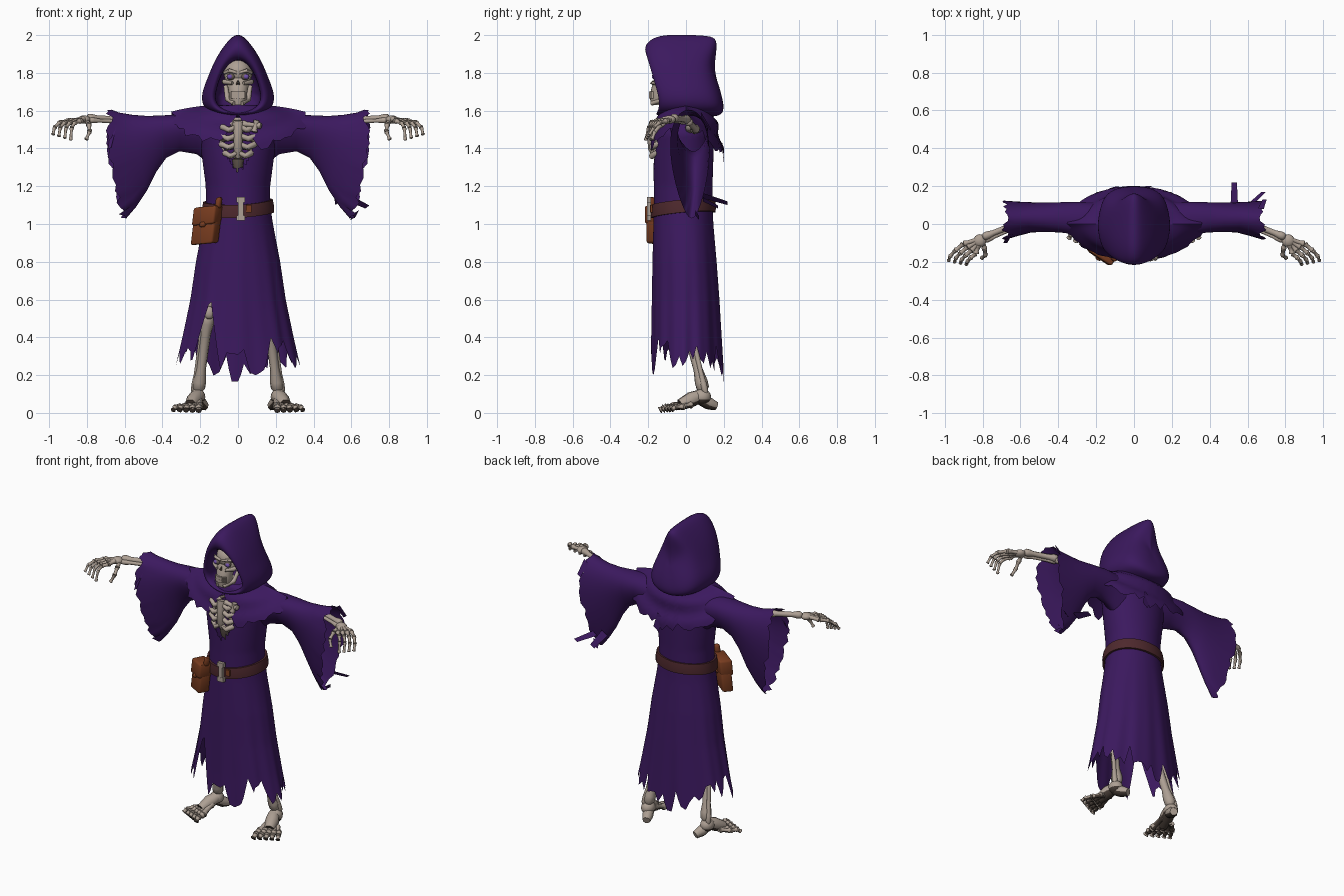
import bpy, bmesh, math, random
from mathutils import Vector, Matrix

if "Cube" in bpy.data.objects:
    bpy.data.objects.remove(bpy.data.objects["Cube"])

random.seed(4)
V = Vector


def material(name, rgb):
    m = bpy.data.materials.new(name)
    m.diffuse_color = (*rgb, 1)
    m.use_nodes = True
    m.node_tree.nodes["Principled BSDF"].inputs["Base Color"].default_value = m.diffuse_color
    return m


CLOTH = material("purple cloth", (0.044, 0.0095, 0.113))
BONE = material("bone", (0.42, 0.35, 0.295))
AGED = material("aged bone", (0.14, 0.108, 0.088))
SOLE = material("dirty bone", (0.06, 0.044, 0.035))
BELT = material("dark leather", (0.075, 0.0215, 0.026))
POUCH = material("tan leather", (0.195, 0.047, 0.0145))
EYE = material("violet eye", (0.17, 0.085, 0.42))


def finish(bm, name, mats, mirror=False, subsurf=0, angle=50, rule=None):
    bmesh.ops.recalc_face_normals(bm, faces=bm.faces)
    me = bpy.data.meshes.new(name)
    for f in bm.faces:
        f.smooth = True
        if rule:
            f.material_index = rule(f.calc_center_median(), f.normal)
    bm.to_mesh(me)
    bm.free()
    me.set_sharp_from_angle(angle=math.radians(angle))
    for m in (mats if isinstance(mats, list) else [mats]):
        me.materials.append(m)
    ob = bpy.data.objects.new(name, me)
    bpy.context.collection.objects.link(ob)
    if mirror:
        ob.modifiers.new("mirror", "MIRROR").use_clip = False
    if subsurf:
        s = ob.modifiers.new("smooth", "SUBSURF")
        s.levels = s.render_levels = subsurf


def loft(bm, rings, cap0=False, cap1=False):
    rs = [[bm.verts.new(p) for p in r] for r in rings]
    n = len(rs[0])
    for a, b in zip(rs, rs[1:]):
        for i in range(n):
            j = (i + 1) % n
            bm.faces.new((a[i], a[j], b[j], b[i]))
    if cap0:
        bm.faces.new(rs[0])
    if cap1:
        bm.faces.new(rs[-1])


def tube(bm, pts, radii, n=8):
    pts = [V(p) for p in pts]
    rings = []
    for k, p in enumerate(pts):
        d = (pts[min(k + 1, len(pts) - 1)] - pts[max(k - 1, 0)]).normalized()
        q = V((0, 0, 1)).rotation_difference(d)
        rings.append([p + q @ V((math.cos(a), math.sin(a), 0)) * radii[k]
                      for a in (2 * math.pi * i / n for i in range(n))])
    loft(bm, rings, True, True)


def bone(bm, p, q, r):
    # shaft with knobbed ends
    p, q = V(p), V(q)
    tube(bm, [p.lerp(q, t) for t in (0, .05, .13, .28, .72, .87, .95, 1)],
         [r * k for k in (.7, 1.2, 1.25, .9, .85, 1.2, 1.15, .6)])


def chain(bm, pts, r, shrink=.85):
    for a, b in zip(pts, pts[1:]):
        bone(bm, a, b, r)
        r *= shrink


def ball(bm, c, s, u=16, v=10):
    bmesh.ops.create_uvsphere(bm, u_segments=u, v_segments=v, radius=1,
                              matrix=Matrix.Translation(c) @ Matrix.Diagonal((*s, 1)))


def box(bm, c, s, rot=0.0):
    bmesh.ops.create_cube(bm, size=1, matrix=Matrix.Translation(c) @
                          Matrix.Rotation(rot, 4, 'Z') @ Matrix.Diagonal((*s, 1)))


def table(rows, z):
    for a, b in zip(rows, rows[1:]):
        if z <= b[0]:
            t = max(0, (z - a[0]) / (b[0] - a[0]))
            return [x + (y - x) * t for x, y in zip(a[1:], b[1:])]
    return rows[-1][1:]


def ragged(knots, i):
    return (knots[i // 2] + knots[((i + 1) // 2) % len(knots)]) / 2


# height, half width, front depth, back depth of the robe
BODY = [(.15, .345, .185, .205), (.4, .29, .18, .19), (.6, .25, .178, .178),
        (.8, .222, .176, .163), (1.0, .185, .172, .145), (1.1, .17, .17, .14),
        (1.2, .17, .17, .14), (1.35, .19, .174, .145), (1.48, .21, .172, .145),
        (1.56, .17, .14, .13), (1.61, .09, .10, .10)]


def body_point(th, z, grow=0.0, fold=0.0):
    rx, yf, yb = table(BODY, z)
    k = 1 + fold * max(0, 1.05 - z) * (math.sin(9 * th) + .6 * math.sin(17 * th + 1))
    s = math.sin(th)
    return V(((rx + grow) * math.cos(th) * k, -((yf if s > 0 else yb) + grow) * s * k, z))


# robe with ragged hem, leg slit and torn chest
N, L = 128, 62
knots = [random.uniform(-.09, .09) for _ in range(N // 2)]
bm = bmesh.new()
cols = []
for i in range(N):
    th = 2 * math.pi * i / N
    hem = max(.165, .25 + .07 * abs(math.cos(th)) + ragged(knots, i) + .02 * min(0, math.sin(th)))
    hem = max(hem, .61 - 1.2 * abs(th - 2.18), .40 - .9 * abs(th - .93))
    cols.append([body_point(th, hem + (1.61 - hem) * k / L, 0, .025) for k in range(L + 1)])
loft(bm, [[c[k] for c in cols] for k in range(L + 1)])
torn = []
for f in bm.faces:
    c = f.calc_center_median()
    w = table([(1.27, 0), (1.32, .035), (1.42, .095), (1.5, .105), (1.62, .06)], c.z)[0]
    if c.y < 0 and c.z > 1.27 and abs(c.x) < w + random.uniform(-.008, .008):
        torn.append(f)
bmesh.ops.delete(bm, geom=torn, context='FACES')
finish(bm, "robe", CLOTH)

# shoulder mantle with ragged edge, open at the front
bm = bmesh.new()
cols = []
M = 112
rag = [random.uniform(-.15, .08) for _ in range(M // 2)]
for i in range(M):
    th = 2 * math.pi * i / M
    s, c = math.sin(th), math.cos(th)
    d = abs(th - math.pi / 2)
    tmax = (.3 + .7 * min(1, d / .32)) * (1 + ragged(rag, i))
    drop = (.19 if s > 0 else .235) * abs(s) ** .8 + .037
    col = []
    for k in range(13):
        t = tmax * k / 12
        u = t ** .75
        wave = .008 * math.sin(t * 16) * (1 if s < 0 else .5)
        ry = (.11 + .085 * u) if s > 0 else (.11 + .09 * u)
        col.append(V(((.10 + .26 * u) * c, -(ry + wave) * s, 1.63 - drop * t ** 1.4 + wave * .5 * abs(s))))
    cols.append(col)
loft(bm, [[c[k] for c in cols] for k in range(13)])
finish(bm, "shoulder_mantle", CLOTH)

# wide hanging sleeves: top x, top z, bottom x, bottom z, centre y, half depth
SLEEVE = [(.08, 1.56, .12, 1.30, 0, .12), (.20, 1.58, .22, 1.37, .015, .11),
          (.30, 1.58, .31, 1.385, .025, .10), (.40, 1.575, .38, 1.35, .03, .092),
          (.48, 1.572, .43, 1.28, .03, .09), (.56, 1.578, .48, 1.18, .03, .092),
          (.63, 1.59, .54, 1.09, .022, .105), (.685, 1.605, .61, 1.03, .015, .12)]
bm = bmesh.new()
rings = []
S = 48
for k, (xt, zt, xb, zb, yc, hy) in enumerate(SLEEVE):
    ring = []
    for i in range(S):
        a = 2 * math.pi * i / S
        h = (1 - math.cos(a)) / 2
        p = V((xt, yc, zt)).lerp(V((xb, yc + .015, zb)), h)
        p.y += hy * math.sin(a) * (.82 + .28 * math.cos(a))
        p.x += .028 * math.sin(math.pi * h) * max(0, k - 4) / 3
        if k == len(SLEEVE) - 1:
            p.x += random.uniform(-.022, .014)
        ring.append(p)
    rings.append(ring)
loft(bm, rings)
finish(bm, "sleeves", CLOTH, mirror=True, angle=80)

# loose cloth shreds
bm = bmesh.new()
for a, b, w in [((.60, .09, 1.13), (.685, .17, 1.09), .016), ((.53, .09, 1.15), (.53, .22, 1.11), .02),
                ((.67, .08, 1.58), (.69, .13, 1.50), .016), ((-.66, -.06, 1.5), (-.68, -.1, 1.40), .014),
                ((.05, .19, 1.43), (.08, .20, 1.34), .025), ((.62, .05, 1.06), (.61, .07, 1.03), .02)]:
    a, b = V(a), V(b)
    e = V((w, 0, w * .7))
    bm.faces.new([bm.verts.new(p) for p in (a - e, a + e, b + e * .7, b - e * .7)])
finish(bm, "cloth_shreds", CLOTH)

# pointed hood, from inner lining over the rim to the closed back
OUTER = [(0, 2.02), (.062, 1.965), (.125, 1.87), (.162, 1.775), (.20, 1.685), (.188, 1.61), (.11, 1.575), (0, 1.56)]
INNER = [(0, 1.875), (.05, 1.85), (.09, 1.79), (.112, 1.72), (.122, 1.67), (.108, 1.625), (.06, 1.60), (0, 1.585)]
bm = bmesh.new()
rings = []
for f, y, sx, sc in [(.1, .05, .9, .9), (0, -.10, 1, 1), (0, -.168, 1, 1), (.3, -.195, 1, 1), (.7, -.18, 1, 1),
                     (1, -.10, 1, 1), (1, .02, .98, 1), (1, .11, .87, .985), (1, .155, .62, .9),
                     (1, .172, .3, .6), (1, .172, .1, .2)]:
    half = [V((o[0] * f + n[0] * (1 - f), 0, o[1] * f + n[1] * (1 - f))) for o, n in zip(OUTER, INNER)]
    ring = half + [V((-p.x, 0, p.z)) for p in half[-2:0:-1]]
    for p in ring:
        p.x *= sx
        p.z = 1.76 + (p.z - 1.76) * sc
        p.y = y - (p.z - 1.75) * .17
        if y < -.05:
            p.y += 1.4 * p.x ** 2
        elif y > .08:
            p.y += .42 * max(0, p.z - 1.86) - .2 * max(0, .1 - abs(p.z - 1.83)) + .12 * max(0, 1.72 - p.z)
    rings.append(ring)
loft(bm, rings, True, True)
finish(bm, "hood", CLOTH, subsurf=2, angle=180)

# skull
bm = bmesh.new()
ball(bm, (0, -.075, 1.805), (.078, .098, .078), 24, 16)
face = [(1.80, .068, -.155), (1.76, .070, -.168), (1.73, .056, -.18), (1.69, .048, -.19),
        (1.66, .048, -.19), (1.63, .036, -.185)]
loft(bm, [[V((w * math.cos(a), (y + .05) - .05 * math.sin(a), z))
           for a in (2 * math.pi * i / 20 for i in range(20))] for z, w, y in face], True, True)
for s in (-1, 1):
    tube(bm, [(s * .078, -.09, 1.755), (s * .070, -.145, 1.752), (s * .03, -.178, 1.745)], [.009, .014, .009])
    tube(bm, [(s * .072, -.135, 1.80), (s * .045, -.172, 1.813), (s * .006, -.172, 1.80)], [.008, .010, .008])
    tube(bm, [(s * .065, -.08, 1.73), (s * .055, -.12, 1.66), (s * .02, -.183, 1.638)], [.012, .014, .012])
    for r in range(4):
        for z in (1.693, 1.674):
            box(bm, (s * (.005 + r * .0095), -.191 + r * r * .0015, z), (.009, .012, .018))
finish(bm, "skull", BONE)

bm = bmesh.new()
for s in (-1, 1):
    ball(bm, (s * .038, -.160, 1.78), (.022, .018, .018))
finish(bm, "eye_sockets", AGED)
bm = bmesh.new()
tube(bm, [(0, -.172, 1.760), (0, -.182, 1.740)], [.003, .011], 6)
finish(bm, "nose_hollow", SOLE)
bm = bmesh.new()
for s in (-1, 1):
    ball(bm, (s * .043, -.171, 1.78), (.015, .01, .013), 10, 8)
finish(bm, "eyes", EYE)

# spine and rib cage
bm = bmesh.new()
for k in range(18):
    z = 1.22 + k * .025
    y = -.075 if z > 1.52 else -.06
    tube(bm, [(0, y, z), (0, y, z + .006), (0, y, z + .014), (0, y, z + .02)], [.02, .027, .027, .02])
tube(bm, [(0, -.13, 1.26), (0, -.135, 1.30), (0, -.135, 1.345)], [.008, .024, .034])
tube(bm, [(0, -.165, 1.35), (0, -.178, 1.40), (0, -.180, 1.48), (0, -.165, 1.535)], [.012, .024, .024, .032])
for s in (-1, 1):
    for k in range(4):
        z, w = 1.36 + k * .046, (.075, .095, .105, .09)[k]
        tube(bm, [(s * .01, -.175, z + .018), (s * w * .5, -.180, z), (s * w * .9, -.158, z + .014),
                  (s * w * 1.1, -.10, z + .03), (s * w * .7, -.03, z + .04), (0, -.03, z + .045)],
             [.014, .0165, .0165, .013, .010, .009])
bone(bm, (.02, -.165, 1.53), (.125, -.178, 1.52), .015)
bone(bm, (.085, -.182, 1.485), (.10, -.175, 1.55), .014)
bone(bm, (-.02, -.155, 1.53), (-.12, -.12, 1.525), .013)
finish(bm, "rib_cage", [BONE, AGED], rule=lambda c, n: int(c.z < 1.346 or (c.y > -.115 and c.z < 1.5)))

# arms and hands
bm = bmesh.new()
bone(bm, (.18, .02, 1.51), (.45, .05, 1.50), .022)
bone(bm, (.45, .055, 1.50), (.62, .01, 1.545), .019)
bone(bm, (.60, .01, 1.553), (.80, -.07, 1.562), .019)
bone(bm, (.60, -.005, 1.54), (.79, -.09, 1.55), .013)
ball(bm, (.815, -.088, 1.553), (.034, .034, .022))
for k in range(4):
    kx, ky, e = .902 - k * .022, -.105 - k * .017, 1 - .12 * k
    chain(bm, [(.82, -.080 - k * .010, 1.555), (kx, ky, 1.545), (kx + .043 * e, ky - .036 * e, 1.537),
               (kx + .070 * e, ky - .066 * e, 1.51),
               (kx + .078 * e, ky - .09 * e, 1.472 - k * .01)], .0138)
chain(bm, [(.80, -.09, 1.548), (.79, -.13, 1.525), (.785, -.165, 1.49), (.805, -.18, 1.445)], .0135)
finish(bm, "arms_and_hands", BONE, mirror=True)

# legs and feet, with dirty soles
bm = bmesh.new()
bone(bm, (.09, 0, .95), (.15, -.02, .54), .03)
bone(bm, (.155, -.015, .53), (.21, .095, .11), .029)
bone(bm, (.182, .015, .49), (.236, .105, .10), .015)
ball(bm, (.153, -.055, .53), (.028, .022, .034))
ball(bm, (.215, .085, .085), (.042, .048, .042))
tube(bm, [(.215, .07, .075), (.195, .12, .05), (.178, .158, .035)], [.03, .034, .024])
tube(bm, [(.21, .075, .09), (.23, .03, .072), (.25, -.03, .042)], [.035, .042, .032])
for k in range(5):
    mx, my = .205 + k * .027, -.075 + k * .014
    chain(bm, [(.21 + k * .014, .03, .066 - k * .006), (mx, my, .032),
               (mx + .004 + k * .004, my - .038, .03), (mx + .003 + k * .007, my - .066 + k * .002, .014)],
          .019 - k * .001, .9)
finish(bm, "legs_and_feet", [BONE, SOLE], mirror=True, rule=lambda c, n: int(c.z < .09 and n.z < -.35))

# belt, tilted up toward the back
bm = bmesh.new()
rings = []
for dz, g in [(-.034, .002), (-.034, .014), (0, .018), (.034, .014), (.034, .002)]:
    ring = []
    for i in range(64):
        p = body_point(2 * math.pi * i / 64, 1.082 + dz, g)
        p.z += .09 * p.y + .08 * max(0, p.x)
        ring.append(p)
    rings.append(ring)
loft(bm, rings)
finish(bm, "belt", BELT)
bm = bmesh.new()
box(bm, (.015, -.196, 1.08), (.028, .02, .125))
for dz in (-.048, .048):
    box(bm, (.015, -.196, 1.08 + dz), (.044, .022, .028))
finish(bm, "buckle", BONE, angle=30)

# pouch with flap, strap loop and belt tongue
R = math.radians(-34)
bm = bmesh.new()
for z, h, w, d, out in [(.965, .14, .140, .07, 0), (1.045, .095, .142, .082, .004), (1.0, .03, .035, .094, .006)]:
    box(bm, (-.158 - out * .5, -.145 - out, z), (w, d, h), R)
box(bm, (-.108, -.18, 1.105), (.03, .035, .06), R)
for v in bm.verts:
    v.co.x -= (1.06 - v.co.z) * .12
    v.co.z += (v.co.x + .17) * .1
bmesh.ops.bevel(bm, geom=bm.edges[:], offset=.012, segments=2, affect='EDGES', profile=.5)
box(bm, (.056, -.184, 1.08), (.028, .012, .04), .1)
finish(bm, "pouch", POUCH)
